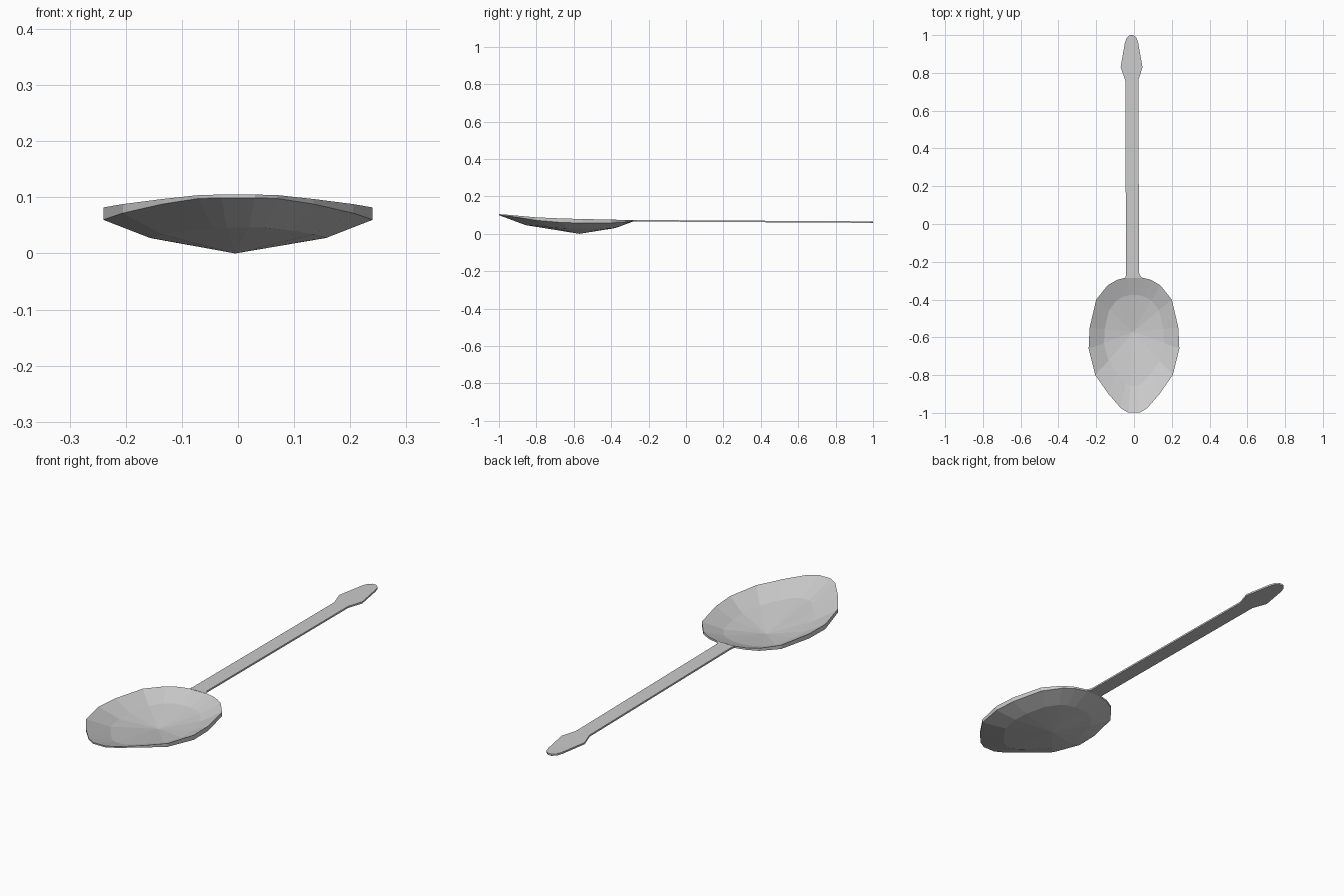
import bpy, bmesh

if "Cube" in bpy.data.objects:
    bpy.data.objects.remove(bpy.data.objects["Cube"])


def finish(bm, name):
    bmesh.ops.recalc_face_normals(bm, faces=bm.faces)
    mesh = bpy.data.meshes.new(name)
    bm.to_mesh(mesh)
    bm.free()
    ob = bpy.data.objects.new(name, mesh)
    bpy.context.collection.objects.link(ob)
    return ob


def bridge(bm, a, b):
    n = len(a)
    for i in range(n):
        bm.faces.new((a[i], a[(i + 1) % n], b[(i + 1) % n], b[i]))


# Bowl: half outline as (half width, y, rim top z, rim bottom z)
half = [(0.03, -0.999, 0.105, 0.099), (0.07, -0.975, 0.104, 0.098),
        (0.135, -0.90, 0.097, 0.088), (0.205, -0.80, 0.088, 0.072),
        (0.24, -0.66, 0.082, 0.060), (0.235, -0.55, 0.079, 0.058),
        (0.20, -0.40, 0.076, 0.058), (0.14, -0.325, 0.074, 0.062),
        (0.09, -0.296, 0.074, 0.065), (0.035, -0.282, 0.074, 0.066)]
outline = half + [(-x, y, t, b) for x, y, t, b in reversed(half)]
CY = -0.57

bm = bmesh.new()
rims = []
for col, lift in ((2, 0.010), (3, 0.0)):
    rim = [bm.verts.new((p[0], p[1], p[col])) for p in outline]
    # inner ring is half as deep, with a single lowest point in the middle
    ring = [bm.verts.new((p[0] * 0.66, CY + (p[1] - CY) * 0.67,
                          p[3] * 0.47 + lift)) for p in outline]
    low = bm.verts.new((-0.005, CY, lift))
    bridge(bm, rim, ring)
    for i in range(len(ring)):
        bm.faces.new((ring[i], ring[(i + 1) % len(ring)], low))
    rims.append(rim)
bridge(bm, rims[0], rims[1])
finish(bm, "bowl")

# Handle: (y, left x, right x), a thin strip sloping gently down to the end
stations = [(-0.285, -0.045, 0.042), (-0.262, -0.042, 0.027),
            (0.76, -0.046, 0.023), (0.83, -0.071, 0.045),
            (0.96, -0.048, 0.022), (0.985, -0.039, 0.014),
            (1.0, -0.023, -0.003)]
bm = bmesh.new()
loops = []
for y, l, r in stations:
    z = 0.070 - 0.0075 * (y + 0.285) / 1.285
    t = 0.004
    loops.append([bm.verts.new(c) for c in
                  ((l, y, z - t), (r, y, z - t), (r, y, z + t), (l, y, z + t))])
for a, b in zip(loops, loops[1:]):
    bridge(bm, a, b)
bm.faces.new(loops[0])
bm.faces.new(loops[-1])
finish(bm, "handle")
